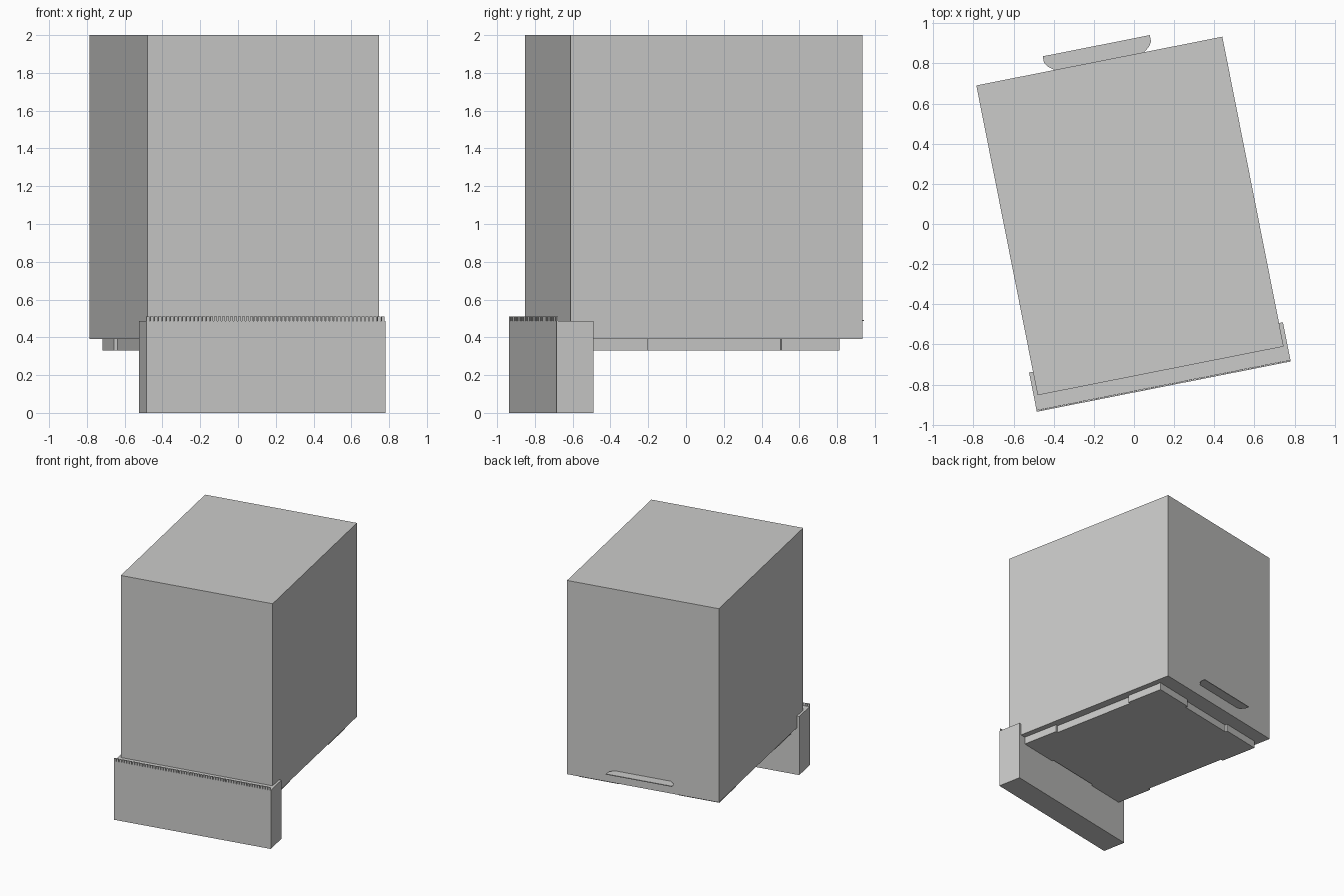
import bpy, bmesh, math
from mathutils import Matrix

if "Cube" in bpy.data.objects:
    bpy.data.objects.remove(bpy.data.objects["Cube"])

# Whole model is turned about z
PLACE = Matrix.Translation((-0.02, 0.04, 0)) @ Matrix.Rotation(math.radians(11.2), 4, 'Z')

grey = bpy.data.materials.new("light_grey")
grey.diffuse_color = (0.6, 0.6, 0.59, 1)
grey.use_nodes = True
grey.node_tree.nodes["Principled BSDF"].inputs["Base Color"].default_value = grey.diffuse_color


def finish(name, bm):
    bmesh.ops.recalc_face_normals(bm, faces=bm.faces)
    bm.transform(PLACE)
    mesh = bpy.data.meshes.new(name)
    bm.to_mesh(mesh)
    bm.free()
    mesh.materials.append(grey)
    obj = bpy.data.objects.new(name, mesh)
    bpy.context.collection.objects.link(obj)
    return obj


def add_box(bm, x0, x1, y0, y1, z0, z1):
    m = Matrix.Translation(((x0 + x1) / 2, (y0 + y1) / 2, (z0 + z1) / 2))
    bmesh.ops.create_cube(bm, size=1, matrix=m @ Matrix.Diagonal((x1 - x0, y1 - y0, z1 - z0, 1)))


def box(name, *dims):
    bm = bmesh.new()
    add_box(bm, *dims)
    return finish(name, bm)


def prism(name, points, z0, z1):
    bm = bmesh.new()
    face = bm.faces.new([bm.verts.new((x, y, z0)) for x, y in points])
    ext = bmesh.ops.extrude_face_region(bm, geom=[face])
    verts = [g for g in ext["geom"] if isinstance(g, bmesh.types.BMVert)]
    bmesh.ops.translate(bm, verts=verts, vec=(0, 0, z1 - z0))
    return finish(name, bm)


# Main body and front skirt block
box("body", -0.625, 0.625, -0.787, 0.787, 0.39, 2.0)
box("front_block", -0.645, 0.645, -0.867, -0.668, 0.0, 0.487)

# Row of small teeth along the front upper edge
bm = bmesh.new()
COUNT = 60
pitch = 1.29 / COUNT
for i in range(COUNT):
    x = -0.645 + i * pitch
    add_box(bm, x, x + pitch * 0.75, -0.867, -0.858, 0.487, 0.51)
finish("front_teeth", bm)

# Base plate with a shallow recess in the middle of each side
W, D, STEP = 0.578, 0.674, 0.02
TX, TY = W - 0.335, D - 0.315
corner = [(W, TY), (W, D), (TX, D), (TX, D - STEP)]
outline = [(W - STEP, TY)] + corner
outline += [(-x, y) for x, y in reversed(outline)]
outline += [(-x, -y) for x, y in outline]
prism("base_plate", outline, 0.33, 0.39)

# Thin ledge on the back with chamfered ends
half = [(0.225, 0.78), (0.232, 0.79), (0.255, 0.808), (0.272, 0.831), (0.272, 0.865)]
prism("back_ledge", half + [(-x, y) for x, y in reversed(half)], 0.486, 0.492)
